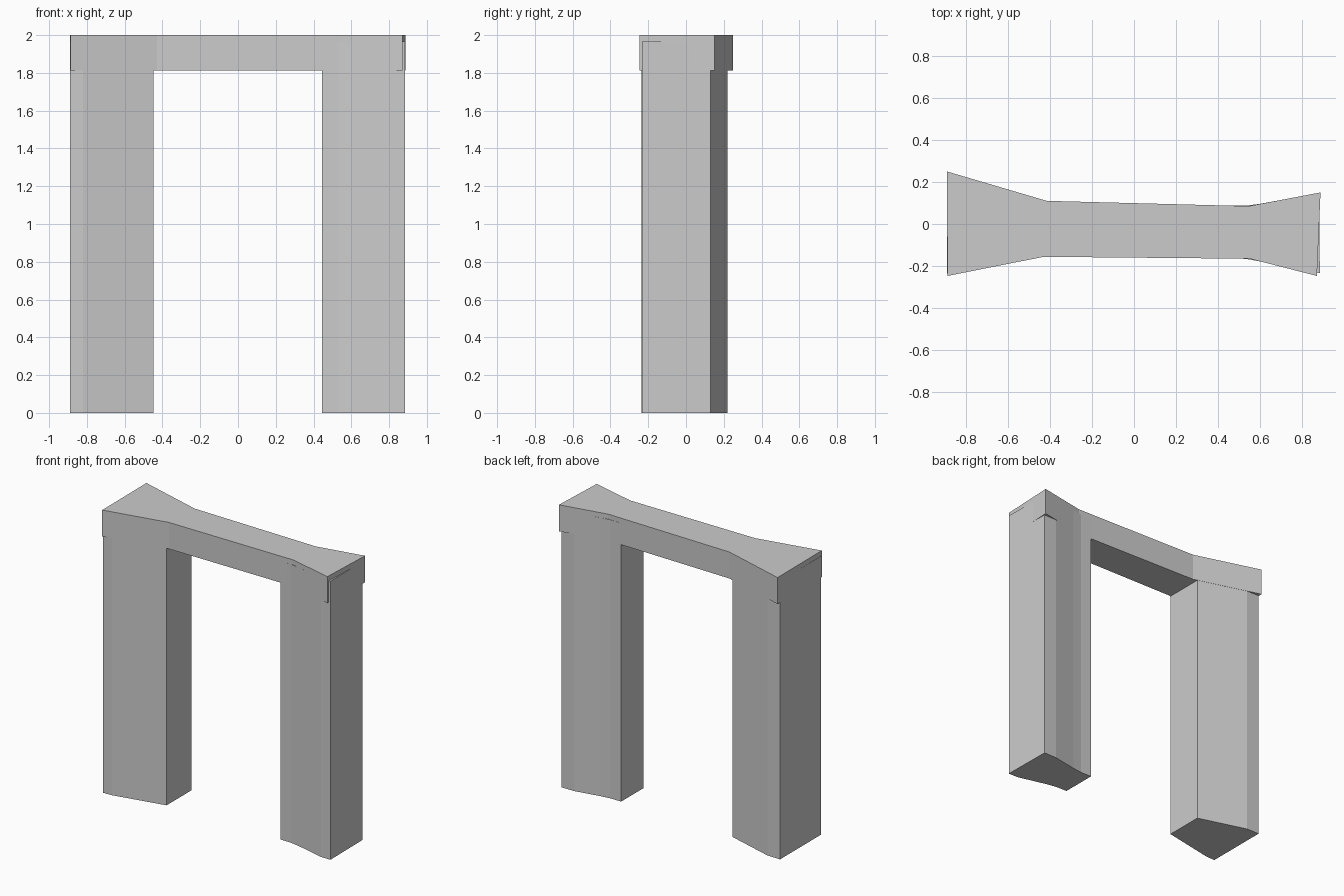
import bpy, bmesh

if "Cube" in bpy.data.objects:
    bpy.data.objects.remove(bpy.data.objects["Cube"])


def prism(name, outline, z0, z1):
    """Extrude a plan outline vertically into a solid block."""
    bm = bmesh.new()
    face = bm.faces.new([bm.verts.new((x, y, z0)) for x, y in outline])
    ext = bmesh.ops.extrude_face_region(bm, geom=[face])
    tops = [v for v in ext["geom"] if isinstance(v, bmesh.types.BMVert)]
    bmesh.ops.translate(bm, verts=tops, vec=(0, 0, z1 - z0))
    if not any(f.calc_center_median().z < z0 + 1e-5 for f in bm.faces):
        bm.faces.new([v for v in bm.verts if v not in tops])
    bmesh.ops.recalc_face_normals(bm, faces=bm.faces)
    mesh = bpy.data.meshes.new(name)
    bm.to_mesh(mesh)
    bm.free()
    obj = bpy.data.objects.new(name, mesh)
    bpy.context.collection.objects.link(obj)
    return obj


# Lintel, flared at both ends
prism("lintel", [
    (-0.887, -0.247), (-0.43, -0.156), (0.55, -0.165), (0.87, -0.247),
    (0.887, 0.15), (0.545, 0.085), (-0.415, 0.11), (-0.89, 0.25)], 1.813, 2.0)

# Left post, squared off at its outer end
prism("left_post", [
    (-0.889, -0.235), (-0.82, -0.233), (-0.447, -0.158),
    (-0.447, 0.118), (-0.79, 0.219), (-0.889, 0.221)], 0.0, 1.965)

# Right post, with a bend on each side
prism("right_post", [
    (0.445, -0.163), (0.53, -0.1655), (0.6, -0.178), (0.81, -0.231),
    (0.884, -0.232), (0.88, 0.13), (0.78, 0.129), (0.6, 0.096),
    (0.53, 0.087), (0.445, 0.088)], 0.0, 1.965)
